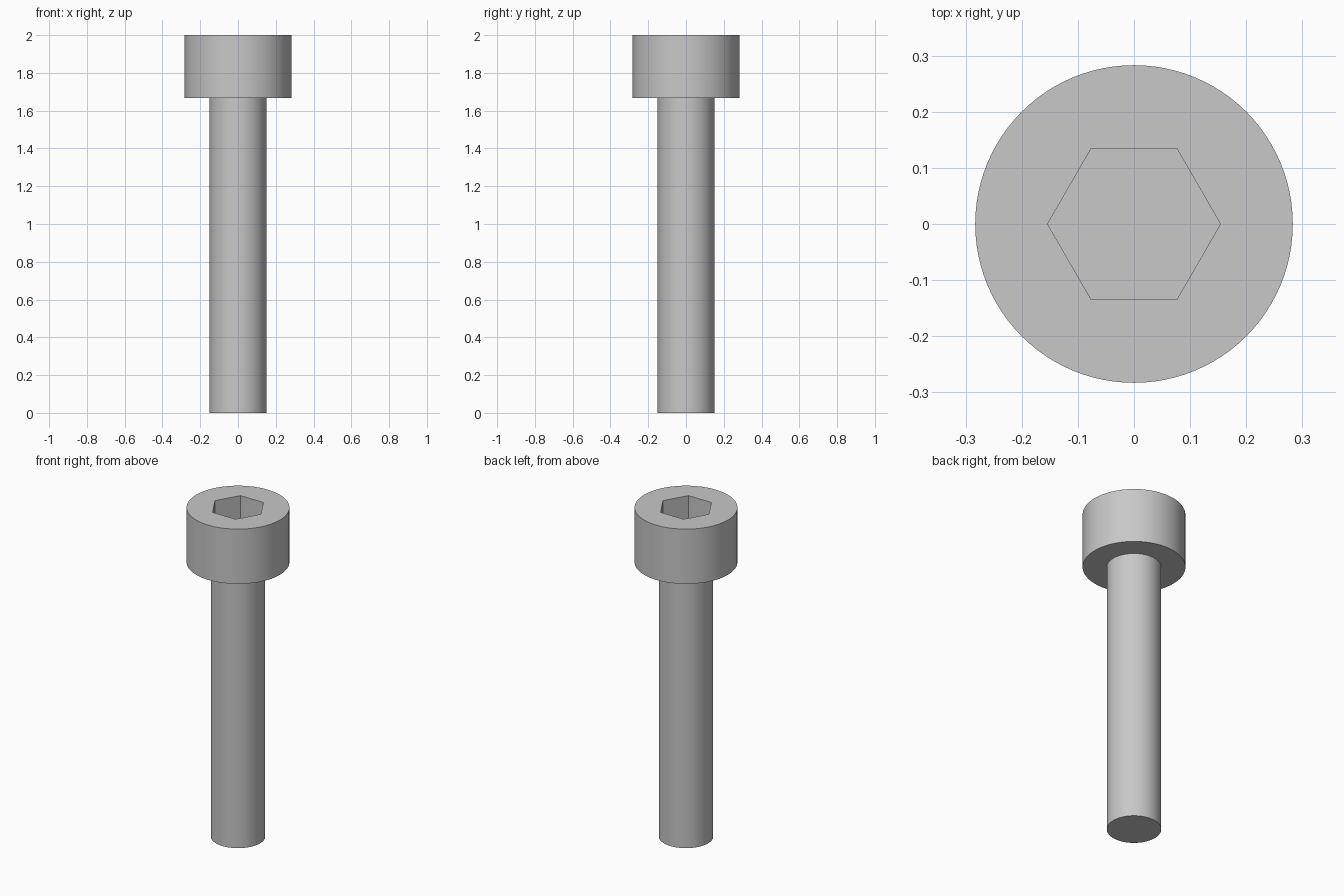
import bpy
import math

cube = bpy.data.objects.get("Cube")
if cube:
    bpy.data.objects.remove(cube, do_unlink=True)

HEAD_BOTTOM, TOP = 1.667, 2.0
SOCKET_DEPTH = 0.167

steel = bpy.data.materials.new("steel_grey")
steel.use_nodes = True
colour = (0.58, 0.58, 0.58, 1.0)
steel.diffuse_color = colour
steel.node_tree.nodes["Principled BSDF"].inputs["Base Color"].default_value = colour


def prism(name, sides, radius, bottom, top, turn=0.0):
    """Upright prism between two heights."""
    bpy.ops.mesh.primitive_cylinder_add(
        vertices=sides, radius=radius, depth=top - bottom,
        location=(0, 0, (bottom + top) / 2), rotation=(0, 0, turn))
    obj = bpy.context.object
    obj.name = name
    obj.data.materials.append(steel)
    return obj


def smooth(obj):
    bpy.ops.object.select_all(action='DESELECT')
    obj.select_set(True)
    bpy.context.view_layer.objects.active = obj
    bpy.ops.object.shade_smooth_by_angle(angle=math.radians(30))


# Plain round shank, seated slightly inside the head
shank = prism("shank", 96, 0.15, 0.0, HEAD_BOTTOM + 0.03)
smooth(shank)

# Cylindrical head with a hexagonal socket, corners on the x axis
head = prism("head", 96, 0.283, HEAD_BOTTOM, TOP)
cutter = prism("socket_cutter", 6, 0.154, TOP - SOCKET_DEPTH, TOP + 0.1,
               math.radians(30))
cut = head.modifiers.new("hex_socket", 'BOOLEAN')
cut.operation = 'DIFFERENCE'
cut.solver = 'EXACT'
cut.object = cutter
bpy.context.view_layer.objects.active = head
bpy.ops.object.modifier_apply(modifier=cut.name)
bpy.data.objects.remove(cutter, do_unlink=True)
smooth(head)
